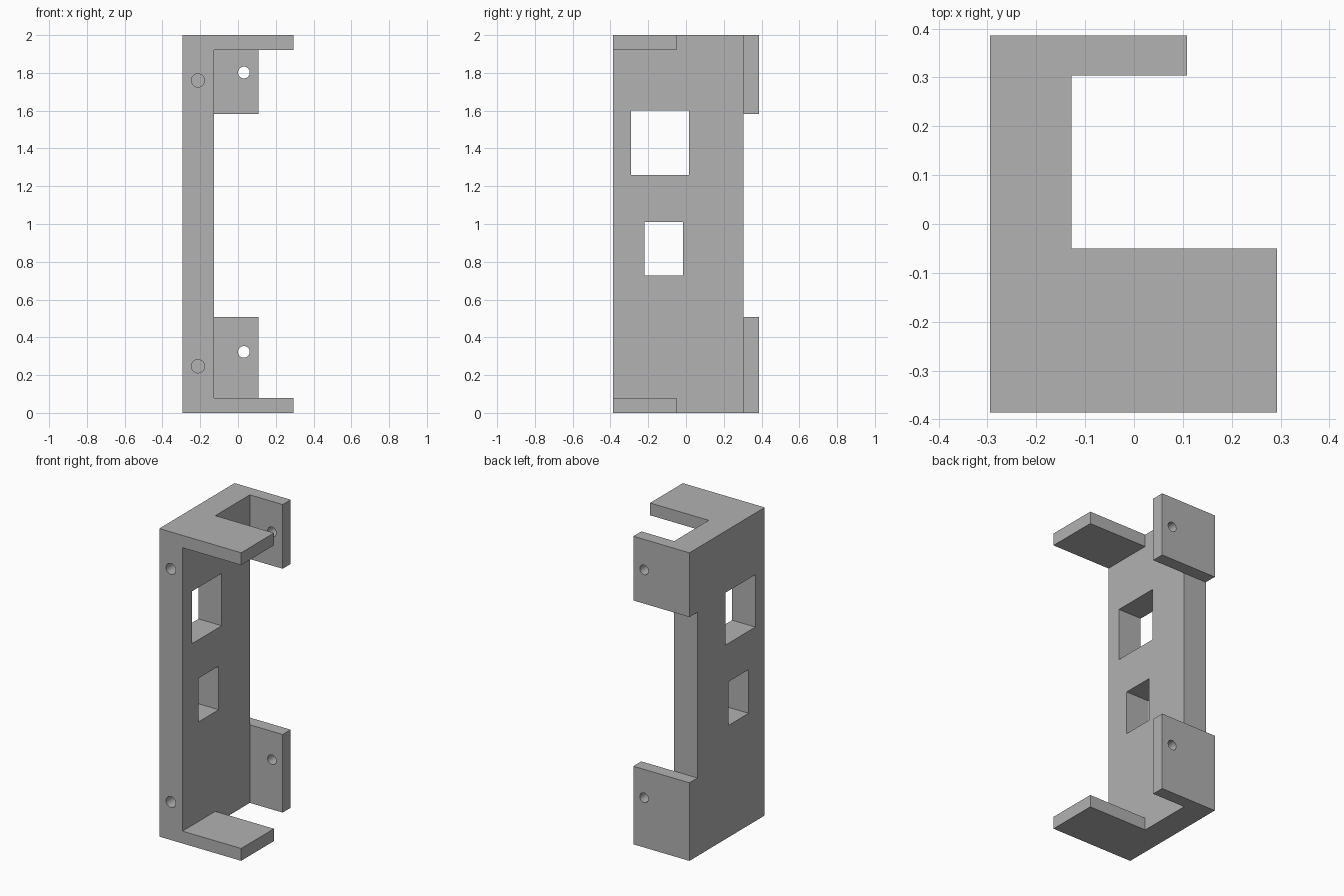
import bpy
from math import radians
from mathutils import Matrix

cube = bpy.data.objects.get("Cube")
if cube:
    bpy.data.objects.remove(cube, do_unlink=True)

# Bracket extents
X0, X1 = -0.295, 0.293      # outer plate face, flange tips
Y0, Y1 = -0.386, 0.386      # front, back
PLATE = -0.128              # inner plate face
TAB_X, TAB_Y = 0.108, 0.304  # tab tip, tab front face
FLANGE_Y, FLANGE_T = -0.05, 0.08
TOP = 2.0
OUT = 0.1                   # cutter overshoot

grey = bpy.data.materials.new("grey_metal")
grey.use_nodes = True
colour = (0.445, 0.445, 0.445, 1)
grey.diffuse_color = colour
grey.node_tree.nodes["Principled BSDF"].inputs["Base Color"].default_value = colour


def box(name, x, y, z):
    """Box spanning the given (low, high) ranges."""
    bpy.ops.mesh.primitive_cube_add(size=1)
    ob = bpy.context.object
    ob.name = name
    spans = (x, y, z)
    mid = [(a + b) / 2 for a, b in spans]
    size = [b - a for a, b in spans]
    ob.data.transform(Matrix.Translation(mid) @ Matrix.Diagonal((*size, 1)))
    return ob


def bore(name, x, z, radius, y):
    """Round cutter running along y."""
    bpy.ops.mesh.primitive_cylinder_add(vertices=32, radius=radius, depth=y[1] - y[0])
    ob = bpy.context.object
    ob.name = name
    ob.data.transform(Matrix.Translation((x, sum(y) / 2, z))
                      @ Matrix.Rotation(radians(90), 4, 'X'))
    return ob


def cut(target, cutter):
    """Subtract the cutter and discard it."""
    cutter.hide_render = True
    mod = target.modifiers.new("cut", 'BOOLEAN')
    mod.operation = 'DIFFERENCE'
    mod.solver = 'EXACT'
    mod.object = cutter
    bpy.context.view_layer.objects.active = target
    bpy.ops.object.modifier_apply(modifier=mod.name)
    bpy.data.objects.remove(cutter, do_unlink=True)


bracket = box("bracket", (X0, X1), (Y0, Y1), (0, TOP))
all_z = (-OUT, TOP + OUT)
through_plate = (X0 - OUT, PLATE + OUT)

# Space between the end flanges, gap beside the tabs, tab tips, gap between tabs
cut(bracket, box("flange_gap", (PLATE, X1 + OUT), (Y0 - OUT, TAB_Y), (FLANGE_T, TOP - FLANGE_T)))
cut(bracket, box("side_gap", (PLATE, X1 + OUT), (FLANGE_Y, TAB_Y), all_z))
cut(bracket, box("tab_tip_gap", (TAB_X, X1 + OUT), (FLANGE_Y + OUT, Y1 + OUT), all_z))
cut(bracket, box("tab_gap", (X0 - OUT, X1 + OUT), (TAB_Y, Y1 + OUT), (0.507, 1.583)))

# Rectangular windows through the plate
cut(bracket, box("upper_window", through_plate, (-0.29, 0.016), (1.26, 1.6)))
cut(bracket, box("lower_window", through_plate, (-0.22, -0.016), (0.727, 1.01)))

# Blind holes in the front edge, through holes in the tabs
for z in (0.247, 1.76):
    cut(bracket, bore("edge_hole", -0.212, z, 0.035, (Y0 - OUT, Y0 + 0.3)))
for z in (0.323, 1.802):
    cut(bracket, bore("tab_hole", 0.031, z, 0.031, (TAB_Y - OUT, Y1 + OUT)))

bracket.data.materials.clear()
bracket.data.materials.append(grey)
bpy.ops.object.select_all(action='DESELECT')
bracket.select_set(True)
bpy.context.view_layer.objects.active = bracket
bpy.ops.object.shade_smooth_by_angle(angle=radians(30))
